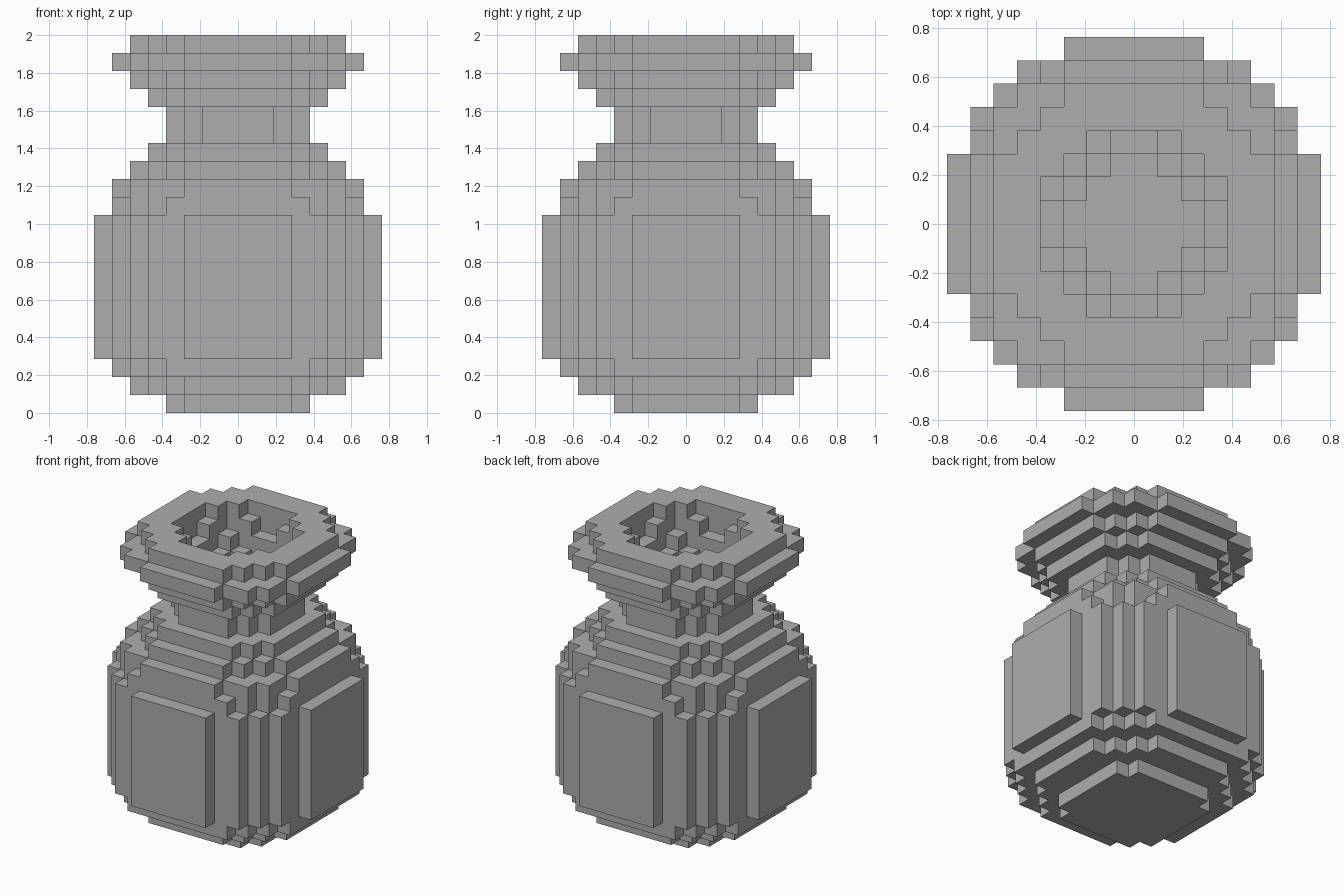
import bpy, bmesh

if "Cube" in bpy.data.objects:
    bpy.data.objects.remove(bpy.data.objects["Cube"])

N = 8                # half width of the block grid
U = 2.0 / 21         # size of one block

# Radius (in blocks) of each one-block layer, from bottom to top
RADII = [4.5, 6.2, 7.5] + [8.0] * 8 + [7.5, 7.2, 6.2, 5.2,   # body
         4.1, 4.1,                                           # neck
         5.2, 6.2, 7.2, 6.2]                                 # rim
# Radius of the funnel-shaped mouth, by layer
MOUTH = {17: 2.7, 18: 3.2, 19: 3.6, 20: 4.1}

clay = bpy.data.materials.new("grey_clay")
clay.diffuse_color = (0.42, 0.42, 0.42, 1)
clay.use_nodes = True
clay.node_tree.nodes["Principled BSDF"].inputs["Base Color"].default_value = clay.diffuse_color


def is_solid(x, y, z):
    if not 0 <= z < len(RADII):
        return False
    d = ((x + 0.5) ** 2 + (y + 0.5) ** 2) ** 0.5
    return MOUTH.get(z, 0) < d <= RADII[z]


# Each direction with the four corners of that block side, counter-clockwise
SIDES = [
    ((1, 0, 0), ((1, 0, 0), (1, 1, 0), (1, 1, 1), (1, 0, 1))),
    ((-1, 0, 0), ((0, 1, 0), (0, 0, 0), (0, 0, 1), (0, 1, 1))),
    ((0, 1, 0), ((1, 1, 0), (0, 1, 0), (0, 1, 1), (1, 1, 1))),
    ((0, -1, 0), ((0, 0, 0), (1, 0, 0), (1, 0, 1), (0, 0, 1))),
    ((0, 0, 1), ((0, 0, 1), (1, 0, 1), (1, 1, 1), (0, 1, 1))),
    ((0, 0, -1), ((0, 1, 0), (1, 1, 0), (1, 0, 0), (0, 0, 0))),
]


def build_part(name, layers):
    """Outer block sides of the given layers as one mesh."""
    bm = bmesh.new()
    verts = {}

    def vert(p):
        if p not in verts:
            verts[p] = bm.verts.new([c * U for c in p])
        return verts[p]

    for z in layers:
        for x in range(-N, N):
            for y in range(-N, N):
                if not is_solid(x, y, z):
                    continue
                for (dx, dy, dz), corners in SIDES:
                    if not is_solid(x + dx, y + dy, z + dz):
                        bm.faces.new([vert((x + a, y + b, z + c))
                                      for a, b, c in corners])
    mesh = bpy.data.meshes.new(name)
    bm.to_mesh(mesh)
    bm.free()
    mesh.materials.append(clay)
    obj = bpy.data.objects.new(name, mesh)
    bpy.context.collection.objects.link(obj)
    return obj


# Rounded pot body, narrow neck, flared rim with the mouth
build_part("vase_body", range(0, 15))
build_part("vase_neck", range(15, 17))
build_part("vase_rim", range(17, 21))
